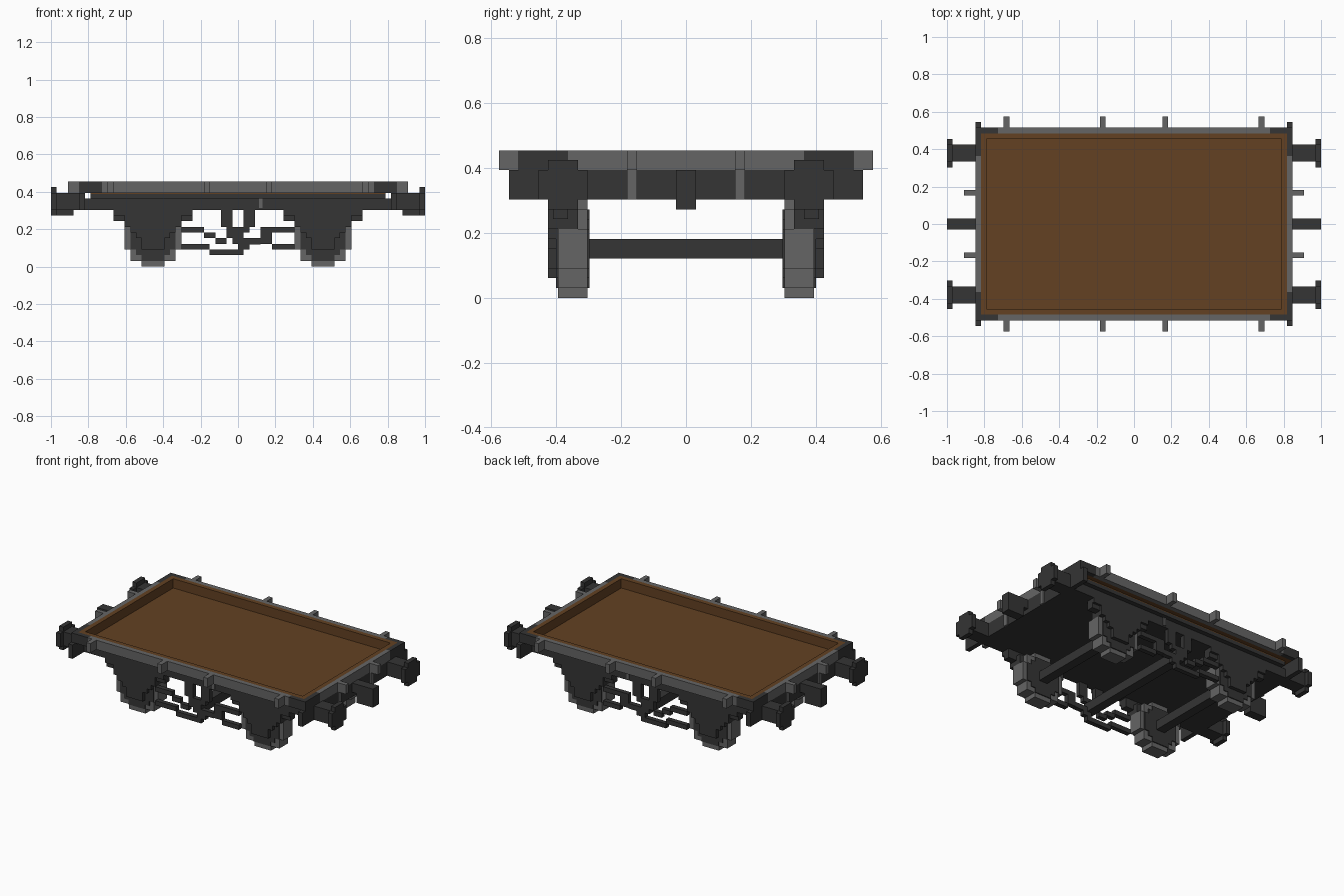
import bpy, bmesh

U = 1 / 33  # one block of the model's grid

cube = bpy.data.objects.get("Cube")
if cube:
    bpy.data.objects.remove(cube, do_unlink=True)


def material(name, rgb):
    m = bpy.data.materials.new(name)
    m.use_nodes = True
    m.diffuse_color = (*rgb, 1)
    m.node_tree.nodes["Principled BSDF"].inputs["Base Color"].default_value = (*rgb, 1)
    return m


DARK = material("dark iron", (0.035, 0.035, 0.035))
GREY = material("grey steel", (0.13, 0.13, 0.13))
BROWN = material("brown wood", (0.125, 0.053, 0.016))


def blocks(name, mat, boxes, flips=((1, 1),)):
    """Boxes (x0, x1, y0, y1, z0, z1) in grid units, repeated with x/y flips."""
    bm = bmesh.new()
    for sx, sy in flips:
        for x0, x1, y0, y1, z0, z1 in boxes:
            geo = bmesh.ops.create_cube(bm, size=1)
            for v in geo["verts"]:
                v.co.x = sx * ((x0 + x1) / 2 + v.co.x * (x1 - x0)) * U
                v.co.y = sy * ((y0 + y1) / 2 + v.co.y * (y1 - y0)) * U
                v.co.z = ((z0 + z1) / 2 + v.co.z * (z1 - z0)) * U
    bmesh.ops.recalc_face_normals(bm, faces=bm.faces)
    mesh = bpy.data.meshes.new(name)
    bm.to_mesh(mesh)
    bm.free()
    mesh.materials.append(mat)
    ob = bpy.data.objects.new(name, mesh)
    bpy.context.collection.objects.link(ob)
    return ob


X2 = ((1, 1), (-1, 1))
Y2 = ((1, 1), (1, -1))
XY4 = ((1, 1), (-1, 1), (1, -1), (-1, -1))

# Chassis and end beams
blocks("chassis", DARK, [(-27, 27, -14, 14, 10, 12), (-26, 26, -15, 15, 12, 12.8)])
blocks("end_beam", DARK, [(27, 28, -18, 18, 10, 13)], X2)
blocks("sill_bracket", GREY, [(3.7, 4.3, 14, 14.2, 10.3, 12)], Y2)

# Wooden tray
blocks("deck_floor", BROWN, [(-26, 26, -15, 15, 12.8, 13)])
blocks("deck_side_board", BROWN, [(-27, 27, 15, 16, 13, 15)], Y2)
blocks("deck_end_board", BROWN, [(26, 27, -15, 15, 13, 15)], X2)

# Steel rim with dark corners
blocks("side_rim", GREY, [(-24, 24, 16, 17, 13, 15)], Y2)
blocks("end_rim", GREY, [(27, 28, -12, 12, 13, 15)], X2)
blocks("corner_bracket", DARK, [(24, 28, 16, 17, 13, 15), (27, 28, 12, 16, 13, 15)], XY4)

# Stakes around the rim
blocks("side_stake", GREY, [(5, 6, 17, 19, 13, 15), (22, 23, 17, 19, 13, 15)], XY4)
blocks("end_stake", GREY, [(28, 30, 5, 6, 13, 15), (28, 28.3, 5, 6, 10, 13)], XY4)

# Buffers and couplings
blocks("buffer", DARK, [(28, 32, 11, 14, 10, 13),
                        (32, 33, 10, 15, 10, 13),
                        (32, 33, 11, 14, 9, 14)], XY4)
blocks("coupling_hook", DARK, [(28, 30, -1, 1, 11, 13), (29, 33, -1, 1, 9, 13)], X2)

# Wheels: stepped discs with dark centres on both faces
tyre, centre = [], []
for half, low in ((2, 0), (4, 1), (5, 3)):
    tyre.append((15 - half, 15 + half, 10, 13, low, 10 - low))
for half, low in ((2, 1), (3, 2), (4, 3)):
    centre.append((15 - half, 15 + half, 9.8, 13.2, low, 10 - low))
blocks("wheel_tyre", GREY, tyre, XY4)
blocks("wheel_centre", DARK, centre, XY4)
blocks("axle", DARK, [(14, 16, -10, 10, 4, 6)], X2)

# Axle guards with stepped leaf springs
blocks("axle_guard", DARK, [(12, 18, 13, 14, 5, 10), (13, 17, 13, 14, 3, 6)], XY4)
blocks("leaf_spring", DARK, [(8, 22, 12, 14, 9, 10), (8, 10, 12, 13.5, 8, 9),
                             (20, 22, 12, 13.5, 8, 9), (10, 20, 11, 14, 7, 9),
                             (11, 19, 13, 14, 6, 7)], XY4)

# Brake hangers, rods and cross shaft
blocks("brake_hanger", DARK, [(-3, -1, 13, 14, 7, 10), (1, 3, 13, 14, 7, 10),
                              (-2, 2, 13, 14, 6, 7), (-1, 1, 13, 14, 4, 6)], Y2)
blocks("brake_rod", DARK, [(-10, -6, 13, 14, 6, 7), (-6, -4, 13, 14, 5, 6),
                           (-4, -2, 13, 14, 4, 5), (-2, -1, 13, 14, 5, 6),
                           (1, 4, 13, 14, 3.9, 5), (4, 6, 13, 14, 4, 6),
                           (4, 10, 13, 14, 6, 7), (6, 10, 13, 14, 3, 4)], Y2)
blocks("brake_lever", DARK, [(-10, -5, 13, 14, 3, 4), (-5, 1, 13, 14, 2, 3),
                             (0, 2, 13, 14, 3, 4)], Y2)
blocks("cross_shaft", DARK, [(-1, 1, -13, 13, 4, 6)])
